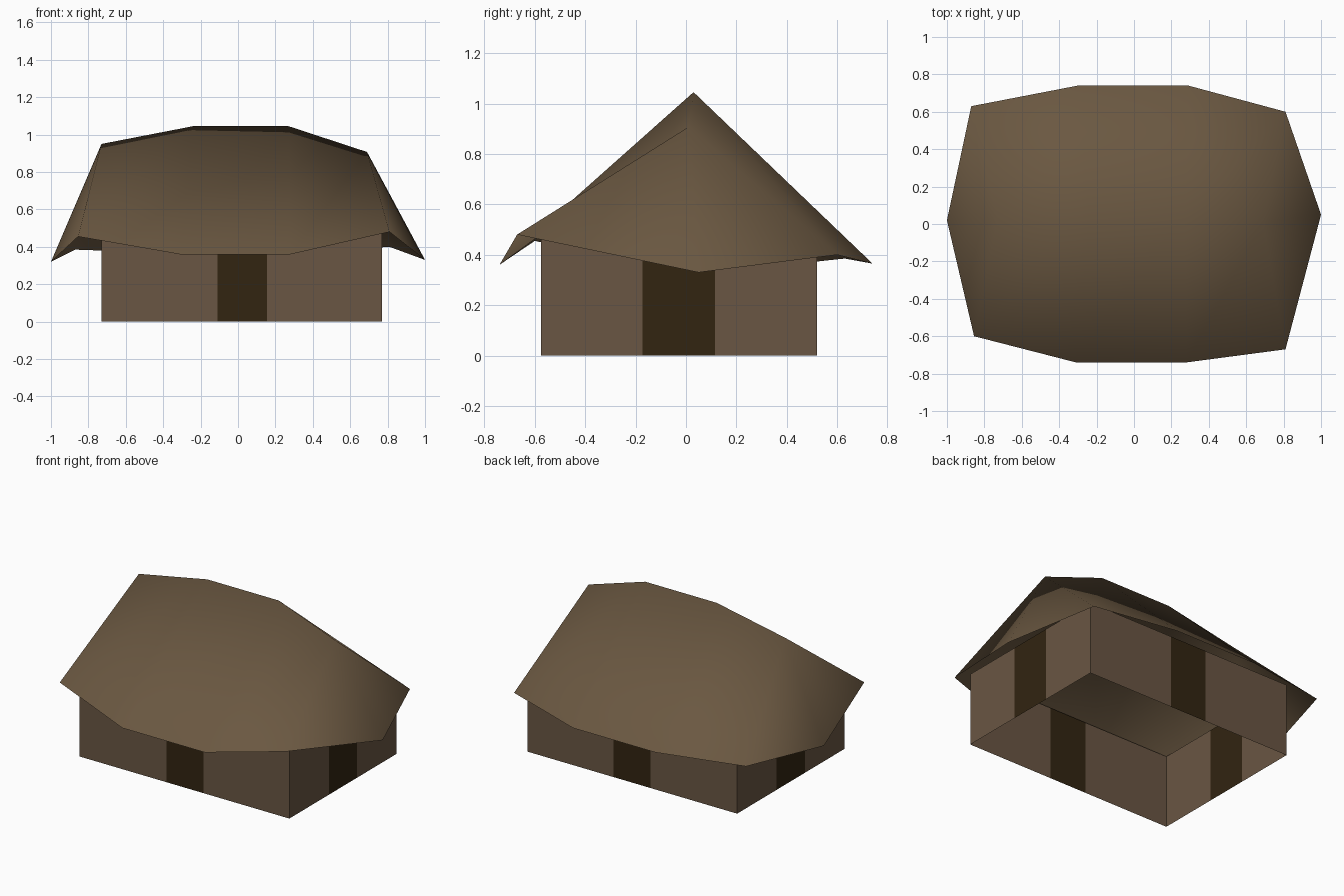
import bpy

if "Cube" in bpy.data.objects:
    bpy.data.objects.remove(bpy.data.objects["Cube"])


def material(name, rgb):
    m = bpy.data.materials.new(name)
    m.diffuse_color = (*rgb, 1)
    m.use_nodes = True
    m.node_tree.nodes["Principled BSDF"].inputs["Base Color"].default_value = m.diffuse_color
    return m


thatch = material("thatch brown", (0.145, 0.097, 0.053))
wall_mat = material("wall brown", (0.142, 0.093, 0.056))
door_mat = material("dark doorway", (0.032, 0.018, 0.0056))


def make(name, verts, faces, mats):
    me = bpy.data.meshes.new(name)
    me.from_pydata(verts, [], faces)
    for m in mats:
        me.materials.append(m)
    ob = bpy.data.objects.new(name, me)
    bpy.context.collection.objects.link(ob)
    return ob


# Roof: open smooth shell, sagging ridge and a drooping ten-sided eave
ridge = [(-0.73, 0.03, 0.95), (-0.24, 0.03, 1.045), (0.27, 0.03, 1.045), (0.69, 0.01, 0.907)]
front_eave = [(-0.855, -0.60, 0.455), (-0.31, -0.74, 0.36), (0.28, -0.74, 0.36), (0.81, -0.67, 0.48)]
back_eave = [(-0.87, 0.63, 0.385), (-0.30, 0.74, 0.365), (0.29, 0.74, 0.365), (0.81, 0.60, 0.40)]
tips = [(-1.0, 0.02, 0.32), (1.0, 0.05, 0.33)]
R, F, B, L, T = 0, 4, 8, 12, 13
faces = []
for i in range(3):
    faces.append((F + i, F + i + 1, R + i + 1, R + i))
    faces.append((R + i, R + i + 1, B + i + 1, B + i))
faces += [(L, F, R), (B, L, R), (F + 3, T, R + 3), (T, B + 3, R + 3)]
roof = make("roof", ridge + front_eave + back_eave + tips, faces, [thatch])
for p in roof.data.polygons:
    p.use_smooth = True

# Walls: open ring, each side split in three with a dark doorway in the middle
x0, x1, y0, y1, top = -0.73, 0.77, -0.575, 0.52, 0.475
dx0, dx1, dy0, dy1 = -0.11, 0.155, -0.172, 0.116
ring = [(x0, y0), (dx0, y0), (dx1, y0), (x1, y0), (x1, dy0), (x1, dy1),
        (x1, y1), (dx1, y1), (dx0, y1), (x0, y1), (x0, dy1), (x0, dy0)]
n = len(ring)
verts = [(x, y, z) for z in (0, top) for x, y in ring]
walls = make("walls", verts, [(i, (i + 1) % n, n + (i + 1) % n, n + i) for i in range(n)],
             [wall_mat, door_mat])
for p in walls.data.polygons:
    p.material_index = 1 if p.index % 3 == 1 else 0
